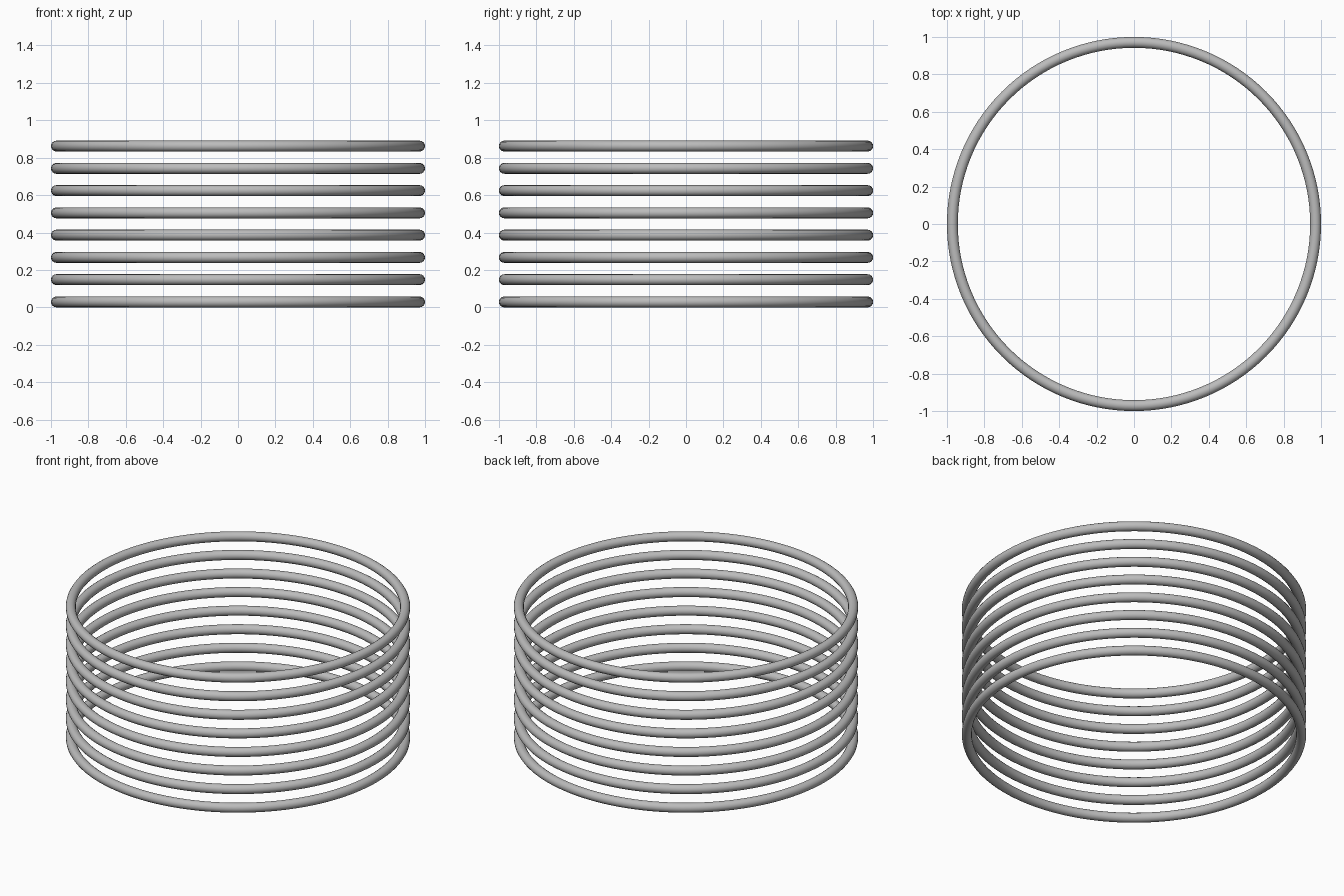
import bpy

cube = bpy.data.objects.get("Cube")
if cube:
    bpy.data.objects.remove(cube, do_unlink=True)

RING_COUNT = 8
TUBE = 0.029        # tube radius
SPACING = 0.119     # height between ring centres

# Plain grey metal
grey = bpy.data.materials.new("grey")
grey.use_nodes = True
colour = (0.5, 0.5, 0.5, 1)
grey.diffuse_color = colour
grey.node_tree.nodes["Principled BSDF"].inputs["Base Color"].default_value = colour

# Stack of identical, separate rings
for i in range(RING_COUNT):
    bpy.ops.mesh.primitive_torus_add(
        major_radius=1 - TUBE, minor_radius=TUBE,
        major_segments=128, minor_segments=16,
        location=(0, 0, TUBE + i * SPACING))
    ring = bpy.context.object
    ring.name = f"ring_{i + 1}"
    ring.data.materials.append(grey)
    bpy.ops.object.shade_smooth()
